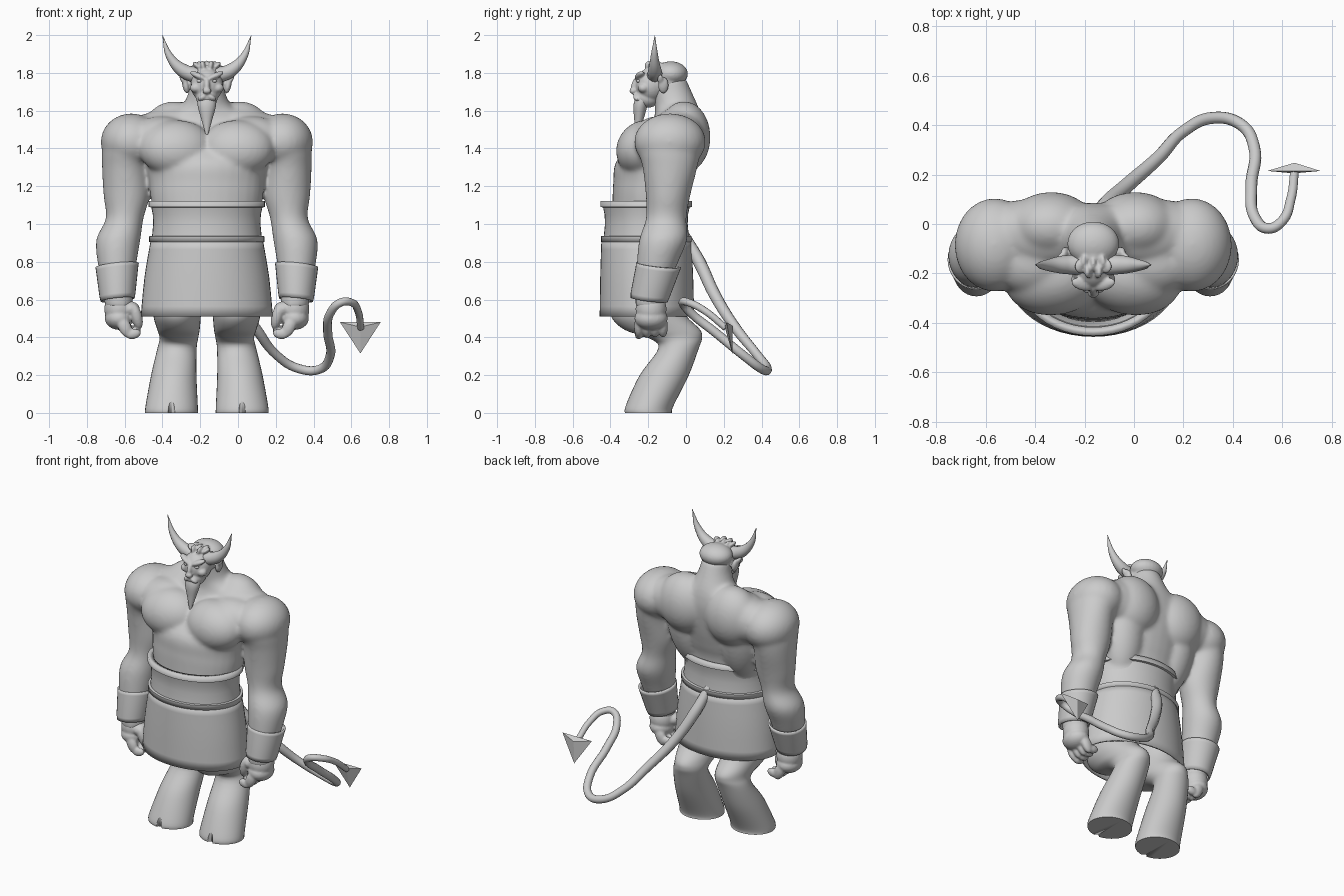
import bpy, bmesh, math
from mathutils import Matrix, Vector, Euler

if "Cube" in bpy.data.objects:
    bpy.data.objects.remove(bpy.data.objects["Cube"])

AXIS = -0.165  # x position of the body's symmetry plane


def ball(bm, c, r, rot=(0, 0, 0)):
    m = Matrix.Translation(c) @ Euler(rot).to_matrix().to_4x4() @ Matrix.Diagonal((*r, 1))
    bmesh.ops.create_uvsphere(bm, u_segments=28, v_segments=18, radius=1, matrix=m)


def smooth_rings(rings, sub):
    """Catmull-Rom interpolation between cross-sections."""
    out = []
    for i in range(len(rings) - 1):
        p = [Vector(rings[max(0, min(len(rings) - 1, i + k))]) for k in (-1, 0, 1, 2)]
        for s in range(sub):
            t = s / sub
            out.append(p[1] + 0.5 * t * ((p[2] - p[0]) + t * ((2 * p[0] - 5 * p[1] + 4 * p[2] - p[3])
                       + t * (3 * p[1] - p[0] - 3 * p[2] + p[3]))))
    return out + [Vector(rings[-1])]


def loft(bm, rings, n=32, sub=5, caps=True):
    """Elliptical horizontal sections (x, y, z, rx, ry) joined into a skin."""
    loops = []
    for x, y, z, rx, ry in smooth_rings(rings, sub):
        loops.append([bm.verts.new((x + rx * math.cos(a), y + ry * math.sin(a), z))
                      for a in (2 * math.pi * k / n for k in range(n))])
    faces = [bm.faces.new((a[k], a[(k + 1) % n], b[(k + 1) % n], b[k]))
             for a, b in zip(loops, loops[1:]) for k in range(n)]
    if caps:
        faces += [bm.faces.new(loops[0]), bm.faces.new(loops[-1])]
    bmesh.ops.recalc_face_normals(bm, faces=faces)


def finish(bm, name, x=AXIS, mirror=False, voxel=0, smooth=4, wall=0, angle=40):
    me = bpy.data.meshes.new(name)
    bm.to_mesh(me)
    bm.free()
    ob = bpy.data.objects.new(name, me)
    ob.location.x = x
    bpy.context.collection.objects.link(ob)
    bpy.ops.object.select_all(action='DESELECT')
    ob.select_set(True)
    bpy.context.view_layer.objects.active = ob
    if angle:
        bpy.ops.object.shade_smooth_by_angle(angle=math.radians(angle))
    if wall:
        m = ob.modifiers.new("wall", 'SOLIDIFY')
        m.thickness, m.offset = wall, -1
    if mirror:
        ob.modifiers.new("mirror", 'MIRROR').use_mirror_merge = False
    if voxel:
        m = ob.modifiers.new("fuse", 'REMESH')
        m.mode, m.voxel_size, m.use_smooth_shade = 'VOXEL', voxel, True
        m = ob.modifiers.new("soften", 'SMOOTH')
        m.factor, m.iterations = 0.5, smooth
    return ob


def tube(name, pts, depth):
    """Round tapered tube through (x, y, z, relative radius) points."""
    cu = bpy.data.curves.new(name, 'CURVE')
    cu.dimensions = '3D'
    cu.bevel_depth, cu.bevel_resolution = depth, 4
    cu.resolution_u, cu.use_fill_caps = 8, True
    sp = cu.splines.new('BEZIER')
    sp.bezier_points.add(len(pts) - 1)
    for bp, (x, y, z, r) in zip(sp.bezier_points, pts):
        bp.co, bp.radius = (x, y, z), r
        bp.handle_left_type = bp.handle_right_type = 'AUTO'
    ob = bpy.data.objects.new(name, cu)
    bpy.context.collection.objects.link(ob)


# Torso and arms fused into one muscular skin
bm = bmesh.new()
loft(bm, [(0, -.2, .85, .25, .2), (0, -.19, 1.12, .295, .20), (0, -.175, 1.22, .305, .21),
          (0, -.15, 1.34, .32, .215), (0, -.065, 1.48, .32, .15), (0, -.045, 1.56, .25, .125),
          (0, -.05, 1.62, .14, .115), (0, -.07, 1.69, .10, .105), (0, -.09, 1.77, .085, .09)])
ball(bm, (.16, -.225, 1.40), (.20, .14, .155), (-.6, 0, -.1))  # chest
ball(bm, (.24, -.15, 1.45), (.18, .14, .12))                   # chest to shoulder
ball(bm, (.17, -.01, 1.46), (.18, .14, .19), (0, .1, 0))       # upper back
ball(bm, (.27, -.03, 1.45), (.18, .13, .14))                   # shoulder blade
ball(bm, (.19, -.035, 1.525), (.22, .13, .09), (0, .12, 0))    # trapezius
ball(bm, (.19, -.075, 1.28), (.135, .125, .28), (-.2, .12, 0))  # side back muscle
ball(bm, (.40, -.085, 1.435), (.162, .19, .15))                # shoulder
loft(bm, [(.405, -.09, 1.5, .13, .14), (.415, -.09, 1.4, .14, .165), (.43, -.085, 1.3, .125, .145),
          (.425, -.095, 1.15, .122, .118), (.435, -.105, 1.03, .1, .107), (.468, -.12, .92, .117, .127),
          (.475, -.15, .8, .104, .11), (.47, -.18, .66, .08, .085), (.465, -.19, .56, .075, .08)])
finish(bm, "body", mirror=True, voxel=.011, smooth=16)

# Hands with curled fingers
bm = bmesh.new()
ball(bm, (.465, -.185, .55), (.078, .082, .09))                # palm
ball(bm, (.465, -.185, .50), (.075, .088, .06))                # knuckles
for i in range(4):
    y = -.25 + .043 * i
    ball(bm, (.435, y, .455), (.034, .025, .06), (0, .45, 0))
    ball(bm, (.39, y, .418 + .006 * i), (.042, .022, .027), (0, .2, 0))
ball(bm, (.372, -.225, .51), (.03, .032, .07), (.2, .25, 0))   # thumb
ball(bm, (.405, -.21, .55), (.05, .05, .04))
finish(bm, "hands", mirror=True, voxel=.007, smooth=3)

# Head with face, ears and hair
bm = bmesh.new()
ball(bm, (0, -.11, 1.76), (.092, .105, .095))
ball(bm, (0, -.08, 1.795), (.105, .09, .066))                  # hair cap
ball(bm, (0, -.185, 1.735), (.086, .082, .092))
ball(bm, (0, -.205, 1.67), (.058, .068, .055))                 # jaw
ball(bm, (0, -.268, 1.735), (.016, .022, .045), (-.3, 0, 0))   # nose bridge
ball(bm, (0, -.28, 1.705), (.024, .02, .017))
ball(bm, (.045, -.245, 1.785), (.05, .024, .016), (0, -.4, .3))  # brow
ball(bm, (.058, -.225, 1.72), (.032, .03, .026))               # cheekbone
ball(bm, (.024, -.262, 1.67), (.028, .018, .014), (0, .5, .3))  # moustache
ball(bm, (.112, -.12, 1.735), (.018, .028, .045), (0, .2, 0))  # ear
ball(bm, (.128, -.135, 1.765), (.012, .016, .028), (0, .5, 0))
for x, y, lean in ((.0, -.16, 0), (.03, -.15, .5), (.05, -.17, .8), (.02, -.19, .2)):
    ball(bm, (x, y, 1.835), (.014, .03, .032), (.5, lean, 0))   # hair tufts
finish(bm, "head", mirror=True, voxel=.006, smooth=4)

# Pointed beard
bm = bmesh.new()
loft(bm, [(0, -.215, 1.69, .047, .045), (0, -.24, 1.63, .049, .038),
          (0, -.25, 1.55, .028, .024), (0, -.265, 1.46, .003, .003)], n=20)
finish(bm, "beard")

# Eyes
bm = bmesh.new()
ball(bm, (.038, -.25, 1.757), (.015, .012, .01))
finish(bm, "eyes", mirror=True)

# Curved horns
for side, s in (("left", 1), ("right", -1)):
    tube("horn_" + side, [(AXIS + s * .05, -.165, 1.785, 1), (AXIS + s * .125, -.165, 1.812, .85),
                          (AXIS + s * .195, -.167, 1.885, .48), (AXIS + s * .235, -.165, 1.998, .03)], .043)

# Wide belt with raised rims
bm = bmesh.new()
profile = [(.905, .305), (.935, .305), (.937, .29), (1.0, .284), (1.05, .286), (1.088, .294),
           (1.09, .308), (1.122, .308)]
loft(bm, [(0, -.21, z, r, r - .065) for z, r in profile], n=48, sub=1, caps=False)
finish(bm, "belt", wall=.035, angle=35)

# Flared skirt
bm = bmesh.new()
loft(bm, [(0, -.207, .51, .35, .25), (0, -.208, .72, .33, .246), (0, -.21, .915, .297, .238)],
     n=48, sub=3, caps=False)
finish(bm, "skirt", wall=.012)

# Flared wrist cuffs
bm = bmesh.new()
loft(bm, [(.472, -.195, .595, .09, .098), (.473, -.19, .62, .095, .103),
          (.475, -.15, .765, .112, .116), (.475, -.145, .785, .115, .119)], n=32, sub=1, caps=False)
for v in bm.verts:  # lean the openings
    v.co.z += -.12 * (v.co.y + .17) - .1 * (v.co.x - .475)
finish(bm, "cuffs", mirror=True, wall=.012)

# Bent legs ending in cloven hooves
bm = bmesh.new()
bmesh.ops.create_cone(bm, cap_ends=True, segments=16, radius1=.022, radius2=.014, depth=.14,
                      matrix=Matrix.Translation((.187, -.325, 0)))
cutter = finish(bm, "hoof_notch_cutter")
cutter.hide_render = True
cutter.hide_set(True)
bm = bmesh.new()
loft(bm, [(.187, -.2, 0, .14, .125), (.186, -.192, .04, .138, .127), (.175, -.115, .2, .12, .13),
          (.158, -.04, .34, .104, .107), (.148, -.055, .395, .102, .14), (.15, -.125, .44, .112, .2),
          (.157, -.195, .51, .125, .2), (.155, -.21, .6, .128, .17), (.14, -.21, .8, .12, .15)],
     n=36, sub=5)
legs = finish(bm, "legs")
m = legs.modifiers.new("cleft", 'BOOLEAN')
m.operation, m.object, m.solver = 'DIFFERENCE', cutter, 'EXACT'
legs.modifiers.new("mirror", 'MIRROR').use_mirror_merge = False

# Winding tail
tube("tail", [(-.165, -.01, .94, 1.2), (-.12, .07, .80, 1.4), (-.03, .155, .62, 1.3), (.1, .27, .44, 1.15),
              (.2, .375, .31, 1), (.32, .43, .235, 1), (.43, .405, .23, 1), (.487, .31, .30, 1),
              (.475, .15, .43, 1), (.49, .025, .53, .95), (.545, -.018, .585, .9), (.60, .012, .585, .85),
              (.635, .1, .54, .8), (.65, .21, .45, .75)], .024)

# Flat arrowhead on the tail tip
bm = bmesh.new()
for co in ((.54, .215, .48), (.755, .215, .48), (.648, .245, .315), (.647, .205, .455), (.65, .248, .46)):
    bm.verts.new(co)
bmesh.ops.convex_hull(bm, input=bm.verts[:])
finish(bm, "tail_arrowhead", x=0, angle=0)
